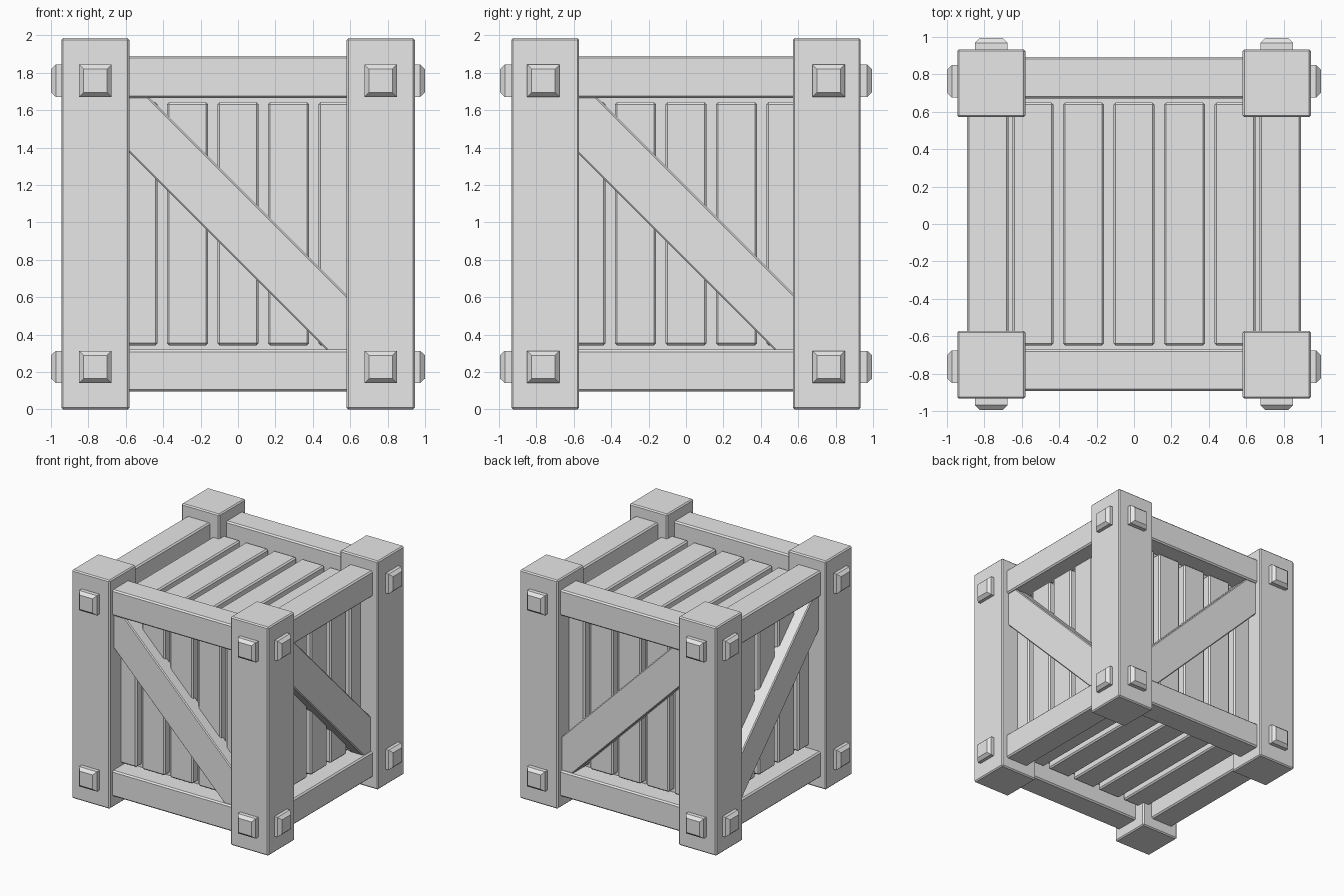
import bpy
import bmesh
from mathutils import Vector

cube = bpy.data.objects.get("Cube")
if cube:
    bpy.data.objects.remove(cube, do_unlink=True)

MID = 0.9925                      # height of the crate centre

wood = bpy.data.materials.new("pale_grey")
wood.use_nodes = True
wood.diffuse_color = (0.8, 0.8, 0.8, 1)
wood.node_tree.nodes["Principled BSDF"].inputs["Base Color"].default_value = (0.8, 0.8, 0.8, 1)

# Each side maps (across, up, outward) to the crate's own axes
SIDES = {
    "front": lambda u, v, d: (u, -d, MID + v),
    "back": lambda u, v, d: (u, d, MID + v),
    "right": lambda u, v, d: (d, u, MID + v),
    "left": lambda u, v, d: (-d, u, MID + v),
    "top": lambda u, v, d: (u, v, MID + d),
    "bottom": lambda u, v, d: (u, v, MID - d),
}


def finish(name, bm, bevel):
    bmesh.ops.recalc_face_normals(bm, faces=bm.faces[:])
    if bevel:
        bmesh.ops.bevel(bm, geom=bm.edges[:], offset=bevel, segments=1,
                        profile=0.5, affect='EDGES')
    mesh = bpy.data.meshes.new(name)
    bm.to_mesh(mesh)
    bm.free()
    mesh.materials.append(wood)
    bpy.context.collection.objects.link(bpy.data.objects.new(name, mesh))


def prism(name, side, outline, d0, d1, bevel=0.0):
    """Extrude an outline outward from depth d0 to d1 on one side."""
    bm = bmesh.new()
    place = SIDES[side]
    base = bm.faces.new([bm.verts.new(place(u, v, d0)) for u, v in outline])
    out = bmesh.ops.extrude_face_region(bm, geom=[base])["geom"]
    shift = Vector(place(0, 0, d1)) - Vector(place(0, 0, d0))
    bmesh.ops.translate(bm, vec=shift,
                        verts=[g for g in out if isinstance(g, bmesh.types.BMVert)])
    finish(name, bm, bevel)


def rect(u, v, hu, hv):
    return [(u - hu, v - hv), (u + hu, v - hv), (u + hu, v + hv), (u - hu, v + hv)]


def bolt(name, side, u, v, base, tip):
    """Square bolt head with a chamfered outer rim."""
    bm = bmesh.new()
    rings = []
    for half, d in ((0.086, base - 0.01), (0.086, tip - 0.026), (0.062, tip)):
        rings.append([bm.verts.new(SIDES[side](a, b, d)) for a, b in rect(u, v, half, half)])
    for low, high in zip(rings, rings[1:]):
        for i in range(4):
            j = (i + 1) % 4
            bm.faces.new((low[i], low[j], high[j], high[i]))
    bm.faces.new(rings[0])
    bm.faces.new(rings[-1])
    finish(name, bm, 0)


# Inner core behind the plank gaps
prism("inner_core", "top", rect(0, 0, 0.71, 0.71), -0.71, 0.71)

# Five planks on every side
for side in SIDES:
    for i in range(5):
        prism(f"{side}_plank_{i + 1}", side, rect((i - 2) * 0.27, 0, 0.11, 0.65),
              0.66, 0.78, 0.012)

# Rails, diagonal braces and bolts on the four upright sides
E, W = 0.6, 0.2
brace = [(-E, E - W), (-E, 0.69), (W - 0.69, 0.69),
         (E, W - E), (E, -0.69), (0.69 - W, -0.69)]
for side in ("front", "back", "right", "left"):
    face = 0.945 if side in ("right", "left") else 0.934
    tip = face + 0.055 if face > 0.94 else 0.995
    prism(f"{side}_brace", side, brace, 0.74, 0.875, 0.008)
    for s, level in ((1, "upper"), (-1, "lower")):
        prism(f"{side}_{level}_rail", side, rect(0, s * 0.785, 0.65, 0.1125),
              0.67, 0.893, 0.012)
        for t, end in ((-1, "a"), (1, "b")):
            bolt(f"{side}_{level}_bolt_{end}", side, t * 0.763, s * 0.765, face, tip)

# Corner posts
for sx, xname in ((-1, "left"), (1, "right")):
    for sy, yname in ((-1, "front"), (1, "back")):
        prism(f"{yname}_{xname}_post", "top",
              rect(sx * 0.7625, sy * 0.7525, 0.1825, 0.1815), -MID, MID, 0.01)
